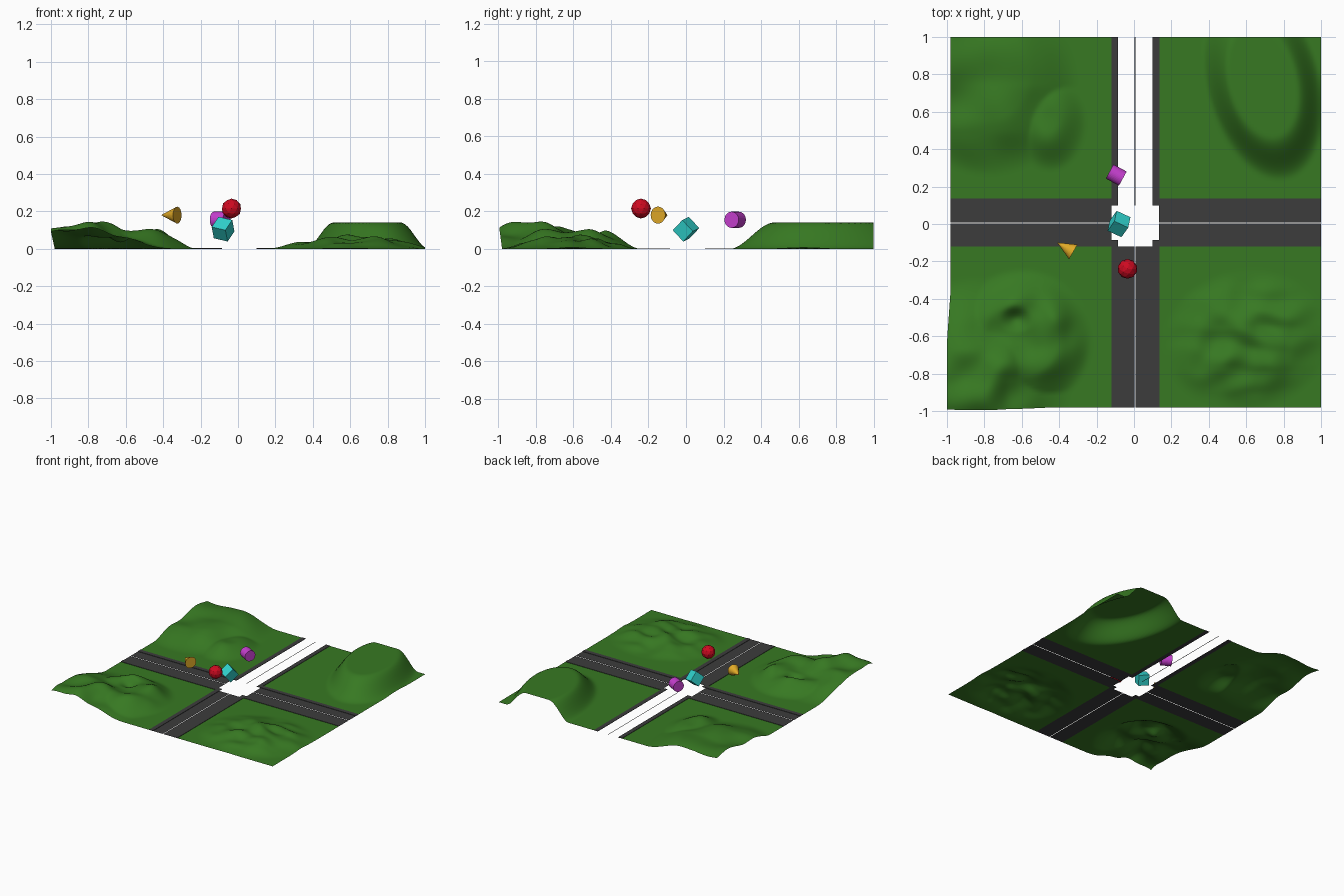
import bpy, bmesh, math
from mathutils import Vector, Euler, noise

if "Cube" in bpy.data.objects:
    bpy.data.objects.remove(bpy.data.objects["Cube"], do_unlink=True)


def material(name, r, g, b):
    m = bpy.data.materials.new(name)
    m.use_nodes = True
    m.diffuse_color = (r, g, b, 1)
    m.node_tree.nodes["Principled BSDF"].inputs["Base Color"].default_value = (r, g, b, 1)
    return m


GRASS = material("grass green", 0.038, 0.19, 0.016)
ASPHALT = material("asphalt grey", 0.045, 0.045, 0.046)
RED = material("red", 0.62, 0.003, 0.015)
CYAN = material("cyan", 0.03, 0.65, 0.62)
MAGENTA = material("magenta", 0.56, 0.05, 0.62)
GOLD = material("gold", 0.75, 0.4, 0.02)


def add_object(name, bm, mat, smooth=False):
    me = bpy.data.meshes.new(name)
    bm.to_mesh(me)
    bm.free()
    me.materials.append(mat)
    for p in me.polygons:
        p.use_smooth = smooth
    ob = bpy.data.objects.new(name, me)
    bpy.context.collection.objects.link(ob)
    return ob


# Layout: outer edges, road edges and kerb inner edges, same along x and y
LOW, HIGH = -0.98, 1.0
ROAD_LOW, ROAD_HIGH = -0.12, 0.135
KERB_LOW, KERB_HIGH = -0.085, 0.1
MID, GAP = 0.006, 0.0025


def step(a, b, t):
    t = min(max((t - a) / (b - a), 0), 1)
    return t * t * (3 - 2 * t)


def mound(x, y, cx, cy, rx, ry, turn, flat):
    """1 on the flat top, 0 outside the turned ellipse."""
    c, s = math.cos(turn), math.sin(turn)
    dx, dy = x - cx, y - cy
    d = math.hypot((dx * c + dy * s) / rx, (dy * c - dx * s) / ry)
    return 1 - step(flat, 1, d)


def rough(x, y, scale, seed):
    return noise.noise(Vector((x * scale, y * scale, seed)))


# Height of the ground in each quarter
def north_east(x, y):
    return 0.14 * mound(x, y, 0.69, 0.76, 0.31, 0.54, 0.25, 0.55)


def north_west(x, y):
    h = 0.075 * mound(x, y, -0.8, 0.8, 0.5, 0.55, 0.3, 0.45)
    h = max(h, 0.065 * mound(x, y, -0.45, 0.55, 0.2, 0.27, 0, 0.2))
    return h * (1 + 0.6 * rough(x, y, 4, 3))


def south_west(x, y):
    h = 0.115 * mound(x, y, -0.84, -0.8, 0.52, 0.52, 0.4, 0.15)
    h = max(h, 0.085 * mound(x, y, -0.6, -0.62, 0.38, 0.38, 0, 0.5))
    h -= 0.05 * mound(x, y, -0.63, -0.51, 0.1, 0.08, 0, 0)
    return h * (1 + 0.45 * rough(x, y, 6, 7))


def south_east(x, y):
    h = 0.048 * mound(x, y, 0.6, -0.62, 0.46, 0.38, 0.2, 0.4)
    return h * (1 + 0.9 * rough(x, y * 1.5, 6, 1))


def terrain(name, x0, x1, y0, y1, height):
    bm = bmesh.new()
    bmesh.ops.create_grid(bm, x_segments=56, y_segments=56, size=0.5)
    for v in bm.verts:
        x = x0 + (v.co.x + 0.5) * (x1 - x0)
        y = y0 + (v.co.y + 0.5) * (y1 - y0)
        z = max(height(x, y), 0)
        # the raised outer corner leans outwards a little
        if height is south_west:
            lean = 0.22 * z
            x, y = x - lean * step(-0.8, LOW, x), y - 0.6 * lean * step(-0.8, LOW, y)
            x = max(x, -1)
        v.co = (x, y, z)
    add_object(name, bm, GRASS, True)


terrain("grass_north_east", ROAD_HIGH, HIGH, ROAD_HIGH, HIGH, north_east)
terrain("grass_north_west", LOW, ROAD_LOW, ROAD_HIGH, HIGH, north_west)
terrain("grass_south_west", LOW, ROAD_LOW, LOW, ROAD_LOW, south_west)
terrain("grass_south_east", ROAD_HIGH, HIGH, LOW, ROAD_LOW, south_east)


def strip(name, x0, x1, y0, y1, thick=0):
    bm = bmesh.new()
    f = bm.faces.new([bm.verts.new(p) for p in
                      ((x0, y0, 0), (x1, y0, 0), (x1, y1, 0), (x0, y1, 0))])
    if thick:
        top = bmesh.ops.extrude_face_region(bm, geom=[f])["geom"]
        bmesh.ops.translate(bm, vec=(0, 0, thick),
                            verts=[v for v in top if isinstance(v, bmesh.types.BMVert)])
        bmesh.ops.recalc_face_normals(bm, faces=bm.faces)
    add_object(name, bm, ASPHALT)


# Lanes, with a thin slot along the middle of each road
for side, a, b in (("near", ROAD_LOW, MID - GAP), ("far", MID + GAP, ROAD_HIGH)):
    strip("west_lane_" + side, LOW, ROAD_LOW, a, b)
    strip("east_lane_" + side, ROAD_HIGH, HIGH, a, b)
    strip("south_lane_" + side, a, b, LOW, ROAD_LOW)

# The open north road keeps only its middle line
strip("north_middle_line", MID - GAP, MID + GAP, KERB_HIGH, HIGH)

# Kerbs on both sides of all four roads
for side, a, b in (("low", ROAD_LOW, KERB_LOW), ("high", KERB_HIGH, ROAD_HIGH)):
    for end, c, d in (("start", LOW, KERB_LOW), ("end", KERB_HIGH, HIGH)):
        strip(f"kerb_x_{side}_{end}", c, d, a, b, 0.003)
        strip(f"kerb_y_{side}_{end}", a, b, c, d, 0.003)


# Floating shapes
def place(ob, location, rotation):
    ob.location = location
    ob.rotation_euler = rotation


bm = bmesh.new()
bmesh.ops.create_icosphere(bm, subdivisions=2, radius=0.053)
place(add_object("red_ball", bm, RED), (-0.035, -0.24, 0.215), (0, 0, 0))

bm = bmesh.new()
bmesh.ops.create_cube(bm, size=0.083)
place(add_object("cyan_cube", bm, CYAN), (-0.08, 0, 0.105),
      Euler((math.radians(42), math.radians(12), math.radians(-25))))


def round_solid(name, mat, r1, r2, depth, location, axis):
    bm = bmesh.new()
    bmesh.ops.create_cone(bm, cap_ends=True, segments=32, radius1=r1, radius2=r2, depth=depth)
    turn = Vector(axis).to_track_quat("Z", "Y").to_euler()
    place(add_object(name, bm, mat), location, turn)


round_solid("magenta_cylinder", MAGENTA, 0.043, 0.043, 0.08, (-0.095, 0.262, 0.155), (0.88, -0.48, 0))
round_solid("gold_cone", GOLD, 0.045, 0, 0.1, (-0.368, -0.124, 0.18), (-0.86, 0.5, 0))
